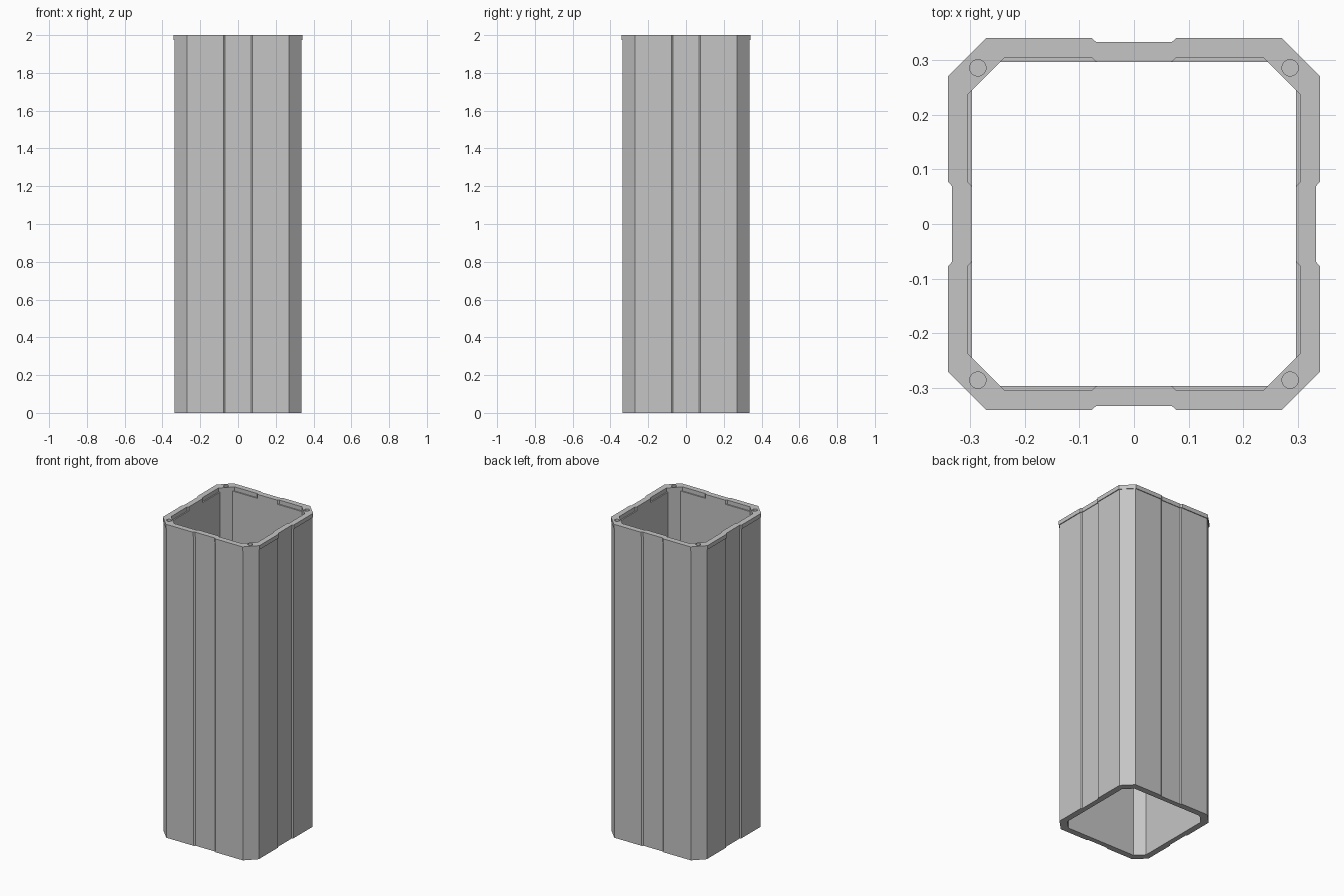
import bpy, bmesh
from math import pi
from mathutils import Matrix, Vector

cube = bpy.data.objects.get("Cube")
if cube:
    bpy.data.objects.remove(cube, do_unlink=True)

HEIGHT, SEAM = 2.0, 1.974

grey = bpy.data.materials.new("plain_grey")
grey.use_nodes = True
grey.diffuse_color = (0.56, 0.56, 0.56, 1)
grey.node_tree.nodes["Principled BSDF"].inputs["Base Color"].default_value = grey.diffuse_color


def outline(half, corner, groove):
    """Chamfered square; each side has a shallow bevelled groove in the middle."""
    side = [(-corner, half), (-0.078, half), (-0.069, half - groove),
            (0.069, half - groove), (0.078, half), (corner, half)]
    points = []
    for turn in range(4):
        spin = Matrix.Rotation(-turn * pi / 2, 3, "Z")
        points += [spin @ Vector((x, y, 0)) for x, y in side]
    return points


def add_object(name, bm):
    bmesh.ops.recalc_face_normals(bm, faces=bm.faces)
    mesh = bpy.data.meshes.new(name)
    bm.to_mesh(mesh)
    bm.free()
    mesh.materials.append(grey)
    obj = bpy.data.objects.new(name, mesh)
    bpy.context.collection.objects.link(obj)
    return obj


def hollow(name, outer, inner, bottom, top):
    """Square pipe between two outlines with the same number of points."""
    bm = bmesh.new()
    loops = [[bm.verts.new((p.x, p.y, z)) for p in line]
             for line, z in ((outer, bottom), (outer, top), (inner, top), (inner, bottom))]
    count = len(outer)
    for a, b in zip(loops, loops[1:] + loops[:1]):
        for i in range(count):
            j = (i + 1) % count
            bm.faces.new((a[i], a[j], b[j], b[i]))
    return add_object(name, bm)


# Long tube: grooved outside, flat inside
hollow("tube", outline(0.336, 0.27, 0.007), outline(0.297, 0.245, 0), 0, SEAM)

# Slightly wider rim on top, grooved on both faces
rim = hollow("rim", outline(0.341, 0.27, 0.008), outline(0.305, 0.237, 0.008), SEAM, HEIGHT)

# Screw holes through the rim corners
bm = bmesh.new()
for sx in (-1, 1):
    for sy in (-1, 1):
        bmesh.ops.create_cone(bm, cap_ends=True, segments=24, radius1=0.015, radius2=0.015, depth=0.1,
                              matrix=Matrix.Translation((sx * 0.286, sy * 0.286, HEIGHT)))
cutter = add_object("screw_hole_cutter", bm)
cutter.hide_render = True

holes = rim.modifiers.new("screw_holes", "BOOLEAN")
holes.operation = "DIFFERENCE"
holes.solver = "EXACT"
holes.object = cutter
bpy.context.view_layer.objects.active = rim
bpy.ops.object.modifier_apply(modifier=holes.name)
bpy.data.objects.remove(cutter, do_unlink=True)
